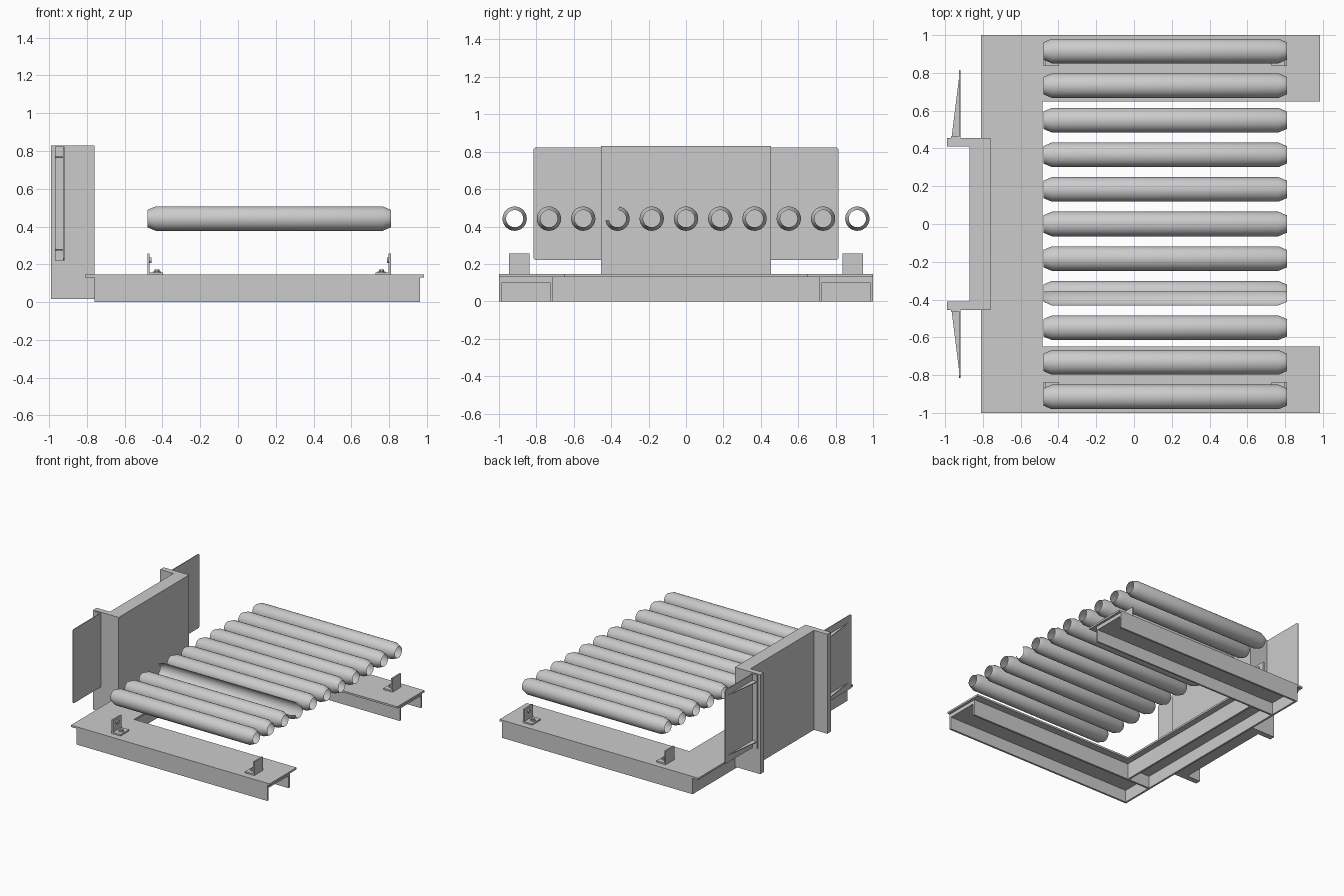
import bpy, bmesh
from math import cos, sin, radians

if "Cube" in bpy.data.objects:
    bpy.data.objects.remove(bpy.data.objects["Cube"])


def finish(name, bm, smooth=False):
    bmesh.ops.recalc_face_normals(bm, faces=bm.faces)
    me = bpy.data.meshes.new(name)
    bm.to_mesh(me)
    bm.free()
    ob = bpy.data.objects.new(name, me)
    bpy.context.collection.objects.link(ob)
    if smooth:
        bpy.ops.object.select_all(action='DESELECT')
        ob.select_set(True)
        bpy.context.view_layer.objects.active = ob
        bpy.ops.object.shade_smooth_by_angle(angle=radians(25))
    return ob


def prism(name, pts, a, b, axis='z'):
    """Extrude a 2D outline from a to b: z uses (x, y), x uses (y, z), y uses (x, z)."""
    place = {'z': lambda p, t: (p[0], p[1], t),
             'x': lambda p, t: (t, p[0], p[1]),
             'y': lambda p, t: (p[0], t, p[1])}[axis]
    bm = bmesh.new()
    lo = [bm.verts.new(place(p, a)) for p in pts]
    hi = [bm.verts.new(place(p, b)) for p in pts]
    bm.faces.new(lo)
    bm.faces.new(hi)
    n = len(pts)
    for i in range(n):
        j = (i + 1) % n
        bm.faces.new((lo[i], lo[j], hi[j], hi[i]))
    return finish(name, bm)


def box(name, x0, x1, y0, y1, z0, z1):
    return prism(name, [(x0, y0), (x1, y0), (x1, y1), (x0, y1)], z0, z1)


def disc(name, c, r, h, axis, sides=12):
    u, v, w = {'z': (0, 1, 2), 'x': (1, 2, 0)}[axis]
    pts = [(c[u] + r * cos(radians(360 * i / sides)),
            c[v] + r * sin(radians(360 * i / sides))) for i in range(sides)]
    return prism(name, pts, c[w] - h / 2, c[w] + h / 2, axis)


def channel(a, b, h, t_side, t_top):
    """Inverted U outline."""
    return [(a, 0), (a + t_side, 0), (a + t_side, h - t_top), (b - t_side, h - t_top),
            (b - t_side, 0), (b, 0), (b, h), (a, h)]


def roller(name, y, z, start=0, sweep=360, sides=32):
    """Open hollow roller with tapered ends."""
    profile = [(-0.48, 0.046), (-0.435, 0.065), (0.765, 0.065), (0.81, 0.046)]
    closed = sweep == 360
    n = sides if closed else round(sides * sweep / 360)
    bm = bmesh.new()
    rings = []
    for i in range(n if closed else n + 1):
        a = radians(start + sweep * i / n)
        rings.append([bm.verts.new((x, y + r * cos(a), z + r * sin(a))) for x, r in profile])
    for i in range(n):
        p, q = rings[i], rings[(i + 1) % len(rings)]
        for k in range(3):
            bm.faces.new((p[k], p[k + 1], q[k + 1], q[k]))
    return finish(name, bm, True)


# U-shaped deck plate
prism("deck_plate", [(-0.81, -1), (0.985, -1), (0.985, -0.65), (-0.485, -0.65),
                     (-0.485, 0.65), (0.985, 0.65), (0.985, 1), (-0.81, 1)], 0.13, 0.145)

# channel beams under the deck
prism("cross_beam", channel(-0.76, -0.535, 0.13, 0.016, 0.03), -0.71, 0.71, 'y')
for s, side in ((-1, "front"), (1, "back")):
    a, b = sorted((s * 0.71, s * 1.0))
    prism(side + "_arm_beam", channel(a, b, 0.13, 0.016, 0.03), -0.76, 0.965, 'x')
    box(side + "_arm_end_cap", -0.76, -0.744, a + 0.016, b - 0.016, 0, 0.1)

# upright end wall with two flanges
prism("end_wall", [(-0.76, -0.455), (-0.76, 0.455), (-0.99, 0.455), (-0.99, 0.41),
                   (-0.87, 0.41), (-0.87, -0.41), (-0.99, -0.41), (-0.99, -0.455)], 0.017, 0.83)

# side wings with clipped corners, mounting strips and gussets
for s, side in ((-1, "front"), (1, "back")):
    prism(side + "_wing", [(s * 0.455, 0.22), (s * 0.805, 0.22), (s * 0.815, 0.23),
                           (s * 0.815, 0.813), (s * 0.805, 0.823), (s * 0.455, 0.823)],
          -0.926, -0.919, 'x')
    y0, y1 = sorted((s * 0.455, s * 0.463))
    box(side + "_wing_strip", -0.968, -0.92, y0, y1, 0.22, 0.823)
    for z, lvl in ((0.277, "lower"), (0.767, "upper")):
        prism(f"{side}_{lvl}_gusset", [(-0.966, s * 0.46), (-0.922, s * 0.46), (-0.922, s * 0.81)],
              z - 0.003, z + 0.003)

# row of rollers, one with a missing section
for i in range(11):
    y = -0.916 + i * 0.1832
    if i == 3:
        roller("broken_roller", y, 0.442, 188, 255)
    else:
        roller(f"roller_{i + 1}", y, 0.442)

# angle brackets with bolts
for s, side in ((-1, "front"), (1, "back")):
    for x, d, end in ((-0.48, 1, "left"), (0.81, -1, "right")):
        n = f"{side}_{end}_bracket"
        y0, y1 = sorted((s * 0.837, s * 0.947))
        yc = s * 0.892
        prism(n, [(x, 0.145), (x + d * 0.082, 0.145), (x + d * 0.082, 0.157),
                  (x + d * 0.012, 0.157), (x + d * 0.012, 0.257), (x, 0.257)], y0, y1, 'y')
        bx = x + d * 0.05
        disc(n + "_foot_washer", (bx, yc, 0.160), 0.021, 0.006, 'z', 16)
        disc(n + "_foot_bolt", (bx, yc, 0.167), 0.013, 0.010, 'z', 6)
        disc(n + "_side_bolt", (x + d * 0.016, yc, 0.222), 0.015, 0.012, 'x', 12)
